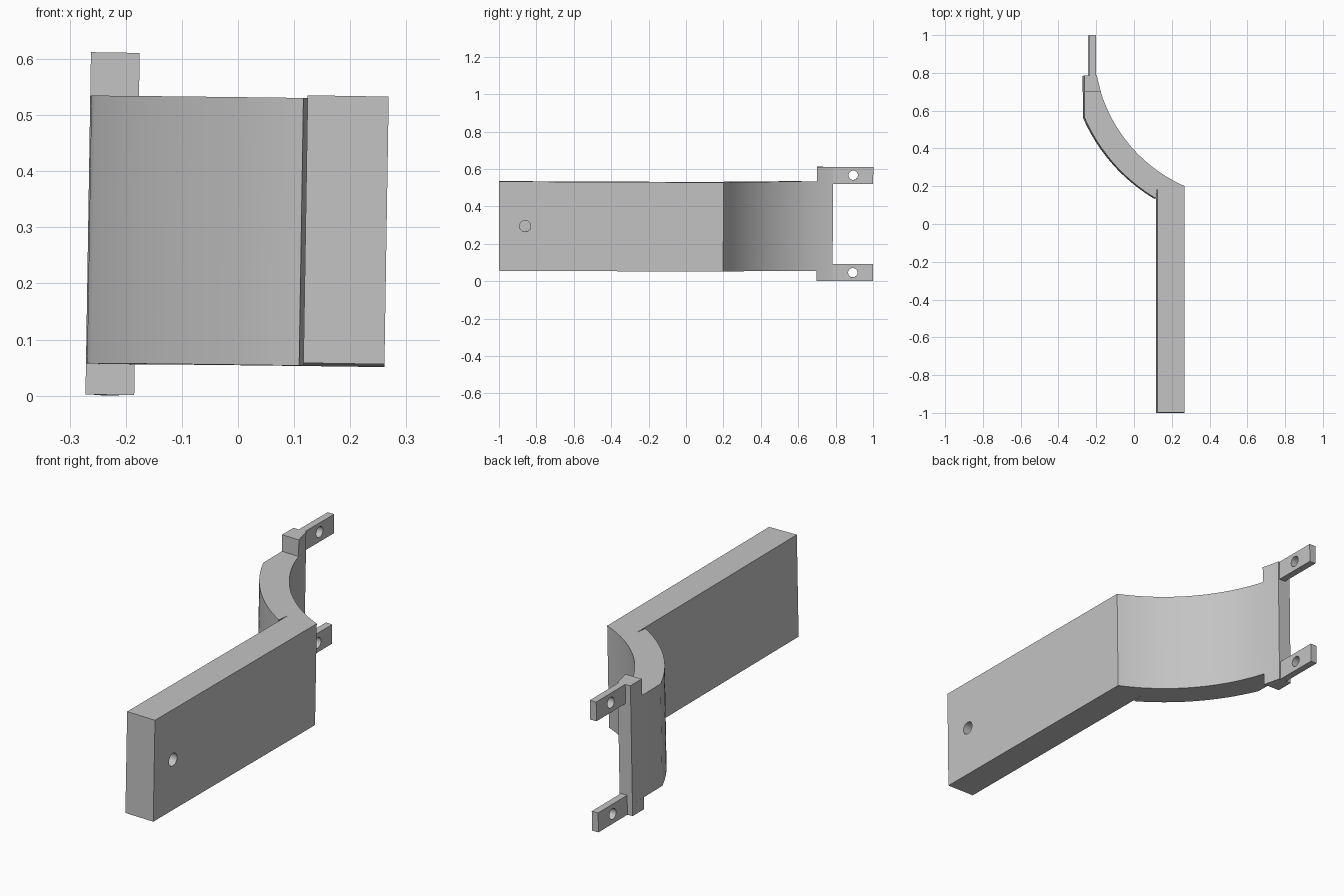
import bpy, bmesh, math
from mathutils import Matrix, Vector

cube = bpy.data.objects.get("Cube")
if cube:
    bpy.data.objects.remove(cube, do_unlink=True)

grey = bpy.data.materials.new("plain grey")
grey.use_nodes = True
colour = (0.55, 0.55, 0.55, 1)
grey.diffuse_color = colour
grey.node_tree.nodes["Principled BSDF"].inputs["Base Color"].default_value = colour

# The whole bracket leans very slightly about its middle
MID = Vector((0, 0, 0.306))
TILT = (Matrix.Translation(MID) @ Matrix.Rotation(-0.0043, 4, "X")
        @ Matrix.Rotation(0.016, 4, "Y") @ Matrix.Translation(-MID))
CENTRE = Vector((0.587, 0.934))
R_BACK, R_FRONT = 0.802, 0.93
LEFT_X, END_Y = -0.267, 0.785


def arc(radius, start, end, steps=32):
    """Points on the arm curve, between two (x, y) positions."""
    a, b = [math.atan2(p[1] - CENTRE.y, p[0] - CENTRE.x) % math.tau
            for p in (start, end)]
    return [(CENTRE.x + radius * math.cos(a + (b - a) * i / steps),
             CENTRE.y + radius * math.sin(a + (b - a) * i / steps))
            for i in range(steps + 1)]


def back_x(y):
    return CENTRE.x - math.sqrt(R_BACK ** 2 - (y - CENTRE.y) ** 2)


def prism(name, outline, low, high):
    bm = bmesh.new()
    face = bm.faces.new([bm.verts.new((x, y, low)) for x, y in outline])
    up = bmesh.ops.extrude_face_region(bm, geom=[face])["geom"]
    bmesh.ops.translate(bm, vec=(0, 0, high - low),
                        verts=[v for v in up if isinstance(v, bmesh.types.BMVert)])
    bmesh.ops.recalc_face_normals(bm, faces=bm.faces)
    mesh = bpy.data.meshes.new(name)
    bm.to_mesh(mesh)
    bm.free()
    mesh.materials.append(grey)
    obj = bpy.data.objects.new(name, mesh)
    bpy.context.collection.objects.link(obj)
    return obj


def drill(obj, x, y, z, radius, depth):
    """Cut a round hole along x, then drop the cutter."""
    bpy.ops.mesh.primitive_cylinder_add(vertices=32, radius=radius, depth=depth,
                                        location=(x, y, z),
                                        rotation=(0, math.pi / 2, 0))
    cutter = bpy.context.object
    cutter.hide_render = True
    cutter.data.materials.append(grey)
    mod = obj.modifiers.new("hole", "BOOLEAN")
    mod.operation, mod.object, mod.solver = "DIFFERENCE", cutter, "EXACT"
    bpy.context.view_layer.objects.active = obj
    bpy.ops.object.modifier_apply(modifier=mod.name)
    bpy.data.objects.remove(cutter, do_unlink=True)


# Flat plate and curved arm in one outline, with a narrow slit where they meet
outline = [(0.1205, 0.19), (0.1205, -1), (0.265, -1)]
outline += arc(R_BACK, (0.265, 0.2), (back_x(END_Y), END_Y))
outline += [(LEFT_X, END_Y)]
outline += arc(R_FRONT, (LEFT_X, 0.56), (0.113, 0.134))
body = prism("plate_and_arm", outline, 0.056, 0.533)
drill(body, 0.265, -0.86, 0.295, 0.03, 0.2)
parts = [body]

# Upper and lower lugs: a block on the arm's end and a thin drilled tab
block = arc(R_BACK, (back_x(0.7), 0.7), (back_x(END_Y), END_Y), 8)
block += [(LEFT_X, END_Y), (LEFT_X, 0.7)]
tab = [(-0.24, END_Y), (-0.207, END_Y), (-0.207, 1), (-0.24, 1)]
for side, block_z, tab_z, hole_z in (
        ("upper", (0.533, 0.611), (0.521, 0.611), 0.567),
        ("lower", (0.001, 0.056), (0.001, 0.092), 0.046)):
    parts.append(prism(side + "_lug_block", block, *block_z))
    lug = prism(side + "_lug_tab", tab, *tab_z)
    drill(lug, -0.22, 0.893, hole_z, 0.025, 0.2)
    parts.append(lug)

for obj in parts:
    obj.data.transform(TILT)
    bpy.ops.object.select_all(action="DESELECT")
    obj.select_set(True)
    bpy.context.view_layer.objects.active = obj
    bpy.ops.object.shade_smooth_by_angle(angle=math.radians(30))
